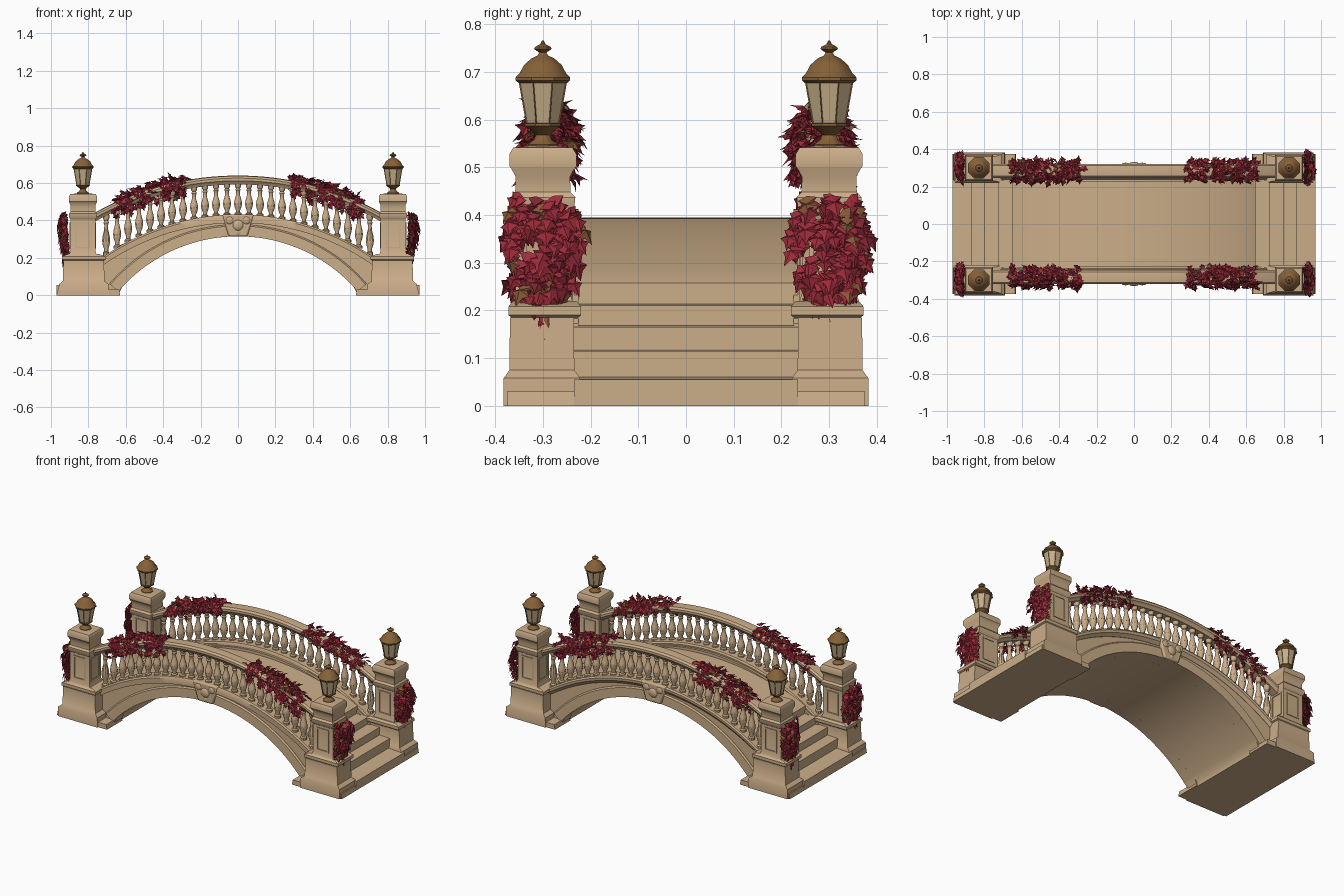
import bpy, bmesh, math, random
from mathutils import Vector, Matrix

random.seed(4)
if "Cube" in bpy.data.objects:
    bpy.data.objects.remove(bpy.data.objects["Cube"], do_unlink=True)


def material(name, rgb):
    m = bpy.data.materials.new(name)
    m.use_nodes = True
    m.diffuse_color = (*rgb, 1)
    m.node_tree.nodes["Principled BSDF"].inputs["Base Color"].default_value = (*rgb, 1)
    return m


STONE = material("warm sandstone", (0.60, 0.42, 0.25))
BRONZE = material("aged bronze", (0.24, 0.12, 0.04))
GLASS = material("lantern glass", (0.56, 0.43, 0.25))
CRIMSON = material("crimson leaf", (0.36, 0.025, 0.045))
DARK = material("dark red leaf", (0.21, 0.018, 0.03))
RUST = material("rust leaf", (0.26, 0.10, 0.04))


def finish(name, bm, mats, smooth=True):
    bmesh.ops.recalc_face_normals(bm, faces=bm.faces)
    me = bpy.data.meshes.new(name)
    bm.to_mesh(me)
    bm.free()
    for m in mats:
        me.materials.append(m)
    ob = bpy.data.objects.new(name, me)
    bpy.context.collection.objects.link(ob)
    if smooth:
        bpy.ops.object.select_all(action='DESELECT')
        ob.select_set(True)
        bpy.context.view_layer.objects.active = ob
        bpy.ops.object.shade_smooth_by_angle(angle=math.radians(35))
    return ob


def skin(bm, rings):
    """Bridge closed rings of points and cap both ends."""
    vs = [[bm.verts.new(p) for p in r] for r in rings]
    n = len(vs[0])
    for a, b in zip(vs, vs[1:]):
        for i in range(n):
            bm.faces.new((a[i], a[(i + 1) % n], b[(i + 1) % n], b[i]))
    bm.faces.new(vs[0][::-1])
    bm.faces.new(vs[-1])


def loft(name, rings, mat=STONE):
    bm = bmesh.new()
    skin(bm, rings)
    return finish(name, bm, [mat])


def extrude(name, pts, y0, y1):
    return loft(name, [[(x, y, z) for x, z in pts] for y in (y0, y1)])


def lathe(bm, profile, n, at):
    x, y, z = at
    turn = [math.pi / n + 2 * math.pi * i / n for i in range(n)]
    skin(bm, [[(x + r * math.cos(a), y + r * math.sin(a), z + h) for a in turn]
              for r, h in profile])


def stack(name, profile, cx, cy):
    """Square moulding from (half x, half y, z) levels."""
    return loft(name, [[(cx + i * hx, cy + j * hy, z) for i, j in
                        ((-1, -1), (1, -1), (1, 1), (-1, 1))] for hx, hy, z in profile])


def arc(x, top, radius):
    return top - radius + math.sqrt(radius * radius - x * x)


def soffit(x):
    return arc(x, 0.315, 0.842) if abs(x) < 0.64 else 0.0


def course(x):
    return arc(x, 0.432, 1.264)


def handrail(x):
    return arc(x, 0.64, 1.575)


def deck(x):
    return arc(x, 0.395, 1.63)


def span(half, n):
    return [-half + 2 * half * i / n for i in range(n + 1)]


# Deck with steps at both ends
steps = [(0.97, 0), (0.97, 0.055), (0.87, 0.06), (0.87, 0.115), (0.80, 0.118), (0.80, 0.165),
         (0.725, 0.168), (0.725, 0.21), (0.65, 0.213), (0.65, 0.257)]
outline = [(x, soffit(x)) for x in span(0.635, 48)] + [(0.64, 0)] + steps
outline += [(-x, deck(x)) for x in span(0.62, 40)]
outline += [(-x, z) for x, z in reversed(steps)] + [(-0.64, 0)]
extrude("deck_and_steps", outline, -0.235, 0.235)

# Side walls, arch rings, mouldings and rails
course_profile = [(-.038, -.045), (.022, -.045), (.030, -.034), (.038, -.026), (.040, -.010),
                  (.034, 0), (-.034, 0), (-.040, -.010)]
rail_profile = [(-.024, -.048), (.024, -.048), (.030, -.036), (.038, -.028), (.038, -.014),
                (.028, -.003), (0, 0), (-.028, -.003), (-.038, -.014), (-.038, -.028), (-.030, -.036)]


def sweep(name, profile, curve, half, y):
    loft(name, [[(x, y + dy, curve(x) + dz) for dy, dz in profile] for x in span(half, 48)])


baluster = [(.019, 0), (.019, .07), (.012, .10), (.012, .16), (.019, .26), (.023, .36), (.020, .47),
            (.012, .62), (.010, .74), (.015, .80), (.011, .85), (.018, .91), (.018, 1)]
angles = span(0.863, 48)
for side, word in ((-1, "front"), (1, "back")):
    loft(word + "_side_wall", [[(x, side * y, z) for y, z in
         ((.225, soffit(x)), (.298, soffit(x)), (.298, course(x) - .02), (.225, course(x) - .02))]
         for x in span(0.74, 74)])
    loft(word + "_arch_ring", [[(r * math.sin(a), side * y, r * math.cos(a) - 0.527)
         for r, y in ((.842, .24), (.842, .308), (.898, .308), (.905, .300), (.905, .24))]
         for a in angles])
    sweep(word + "_string_course", course_profile, course, 0.74, side * 0.278)
    sweep(word + "_handrail", rail_profile, handrail, 0.78, side * 0.284)
    bm = bmesh.new()
    for x in span(0.705, 24):
        low, high = course(x) - .005, handrail(x) - .042
        lathe(bm, [(r, t * (high - low)) for r, t in baluster], 10, (x, side * 0.284, low))
    finish(word + "_balusters", bm, [STONE])
    # Carved keystone
    key = extrude(word + "_keystone", [(-.05, .315), (.05, .315), (.085, .432), (-.085, .432)],
                  side * 0.29, side * 0.322)
    bev = key.modifiers.new("soft edges", 'BEVEL')
    bev.width, bev.segments = 0.008, 2
    bm = bmesh.new()
    for x, z, r in ((-.045, .40, .022), (.045, .40, .022), (0, .375, .03), (0, .335, .016)):
        bmesh.ops.create_uvsphere(bm, u_segments=14, v_segments=8, radius=r,
                                  matrix=Matrix.Translation((x, side * 0.318, z)) @
                                  Matrix.Diagonal((1, 0.45, 1, 1)))
    finish(word + "_keystone_carving", bm, [STONE])

# Foliage
HALF_LEAF = [(0.12, 0.36), (0.34, 0.19), (0.52, 0.40), (0.68, 0.16)]


def add_leaf(bm, at, direction, normal, size, mat):
    d = direction.normalized()
    s = d.cross(normal).normalized()
    n = s.cross(d)

    def point(u, v, lift):
        return bm.verts.new(at + size * (d * u + s * v + n * lift))
    base, rib, tip = point(0, 0, 0), point(.45, 0, .16), point(1, 0, -.12)
    for k in (-1, 1):
        edge = [base] + [point(u, k * v, -.02) for u, v in HALF_LEAF] + [tip]
        for a, b in zip(edge, edge[1:]):
            bm.faces.new((rib, a, b)).material_index = mat


def jitter(a):
    return Vector([random.uniform(-a, a) for _ in range(3)])


def leaf_colour(rust):
    return 2 if random.random() < rust else random.choice((0, 0, 0, 1))


def rail_foliage(name, sx, sy):
    bm = bmesh.new()
    for _ in range(230):
        t = random.random()
        x = 0.28 + 0.37 * t
        a = random.uniform(-1.5, 1.9)       # angle round the rail, positive is outward
        out = Vector((0, sy * math.sin(a), math.cos(a)))
        reach = random.uniform(0.025, 0.05)
        at = Vector((sx * x, sy * 0.284, handrail(x) - 0.028)) + out * reach
        if a > 1.0:
            at.z -= random.uniform(0, 0.045)
        d = out * 0.5 + Vector((sx * 0.4, 0, -0.55)) + jitter(0.6)
        add_leaf(bm, at, d, out + jitter(0.3), random.uniform(.035, .052), leaf_colour(0.08))
    finish(name, bm, [CRIMSON, DARK, RUST], False)


def post_foliage(name, sx, sy):
    bm = bmesh.new()
    for _ in range(210):
        t = random.random() ** 0.8          # 0 at the top, 1 at the trailing tip
        z = 0.45 - 0.26 * t
        wide = 0.05 + 0.025 * math.sin(math.pi * min(1, t * 1.5)) if t < 0.67 else 0.05 * (1 - t) / .33 + .008
        v = random.uniform(-1, 1)
        bulge = (0.015 + 0.035 * math.sin(math.pi * min(1, t + 0.2))) * (1 - 0.5 * v * v)
        at = Vector((sx * (0.905 + bulge * random.uniform(.3, 1)), sy * 0.298 + v * wide, z))
        out = Vector((sx, v * 0.6, 0.25))
        d = Vector((sx * 0.25, v * 0.35, -1)) + jitter(0.4)
        add_leaf(bm, at, d, out + jitter(0.3), random.uniform(.04, .06), leaf_colour(0.05 + 0.3 * t * t))
    finish(name, bm, [CRIMSON, DARK, RUST], False)


# Corner posts, lanterns and their foliage
for sx, xw in ((-1, "right"), (1, "left")):
    for sy, yw in ((-1, "front"), (1, "back")):
        tag = yw + "_" + xw
        cx, cy = sx * 0.829, sy * 0.300
        stack(tag + "_foot_slab", [(.17, .075, 0), (.165, .075, .03)], sx * 0.80, sy * 0.30)
        stack(tag + "_plinth", [(.135, .081, 0), (.133, .080, .058), (.112, .068, .075),
                                (.108, .067, .185)], sx * 0.825, sy * 0.302)
        stack(tag + "_ledge", [(.105, .068, .183), (.116, .076, .19), (.116, .076, .208),
                               (.085, .066, .22)], sx * 0.825, sy * 0.296)
        stack(tag + "_shaft", [(.073, .063, .218), (.067, .057, .235), (.067, .057, .405),
                               (.074, .066, .417), (.074, .068, .437), (.066, .058, .448),
                               (.066, .057, .480), (.074, .066, .497), (.075, .070, .502),
                               (.075, .070, .528), (.068, .062, .541), (.03, .03, .545)], cx, cy)
        # Recessed panel frames on the shaft
        bm = bmesh.new()
        for dx, dy in ((1, 0), (-1, 0), (0, 1), (0, -1)):
            for k, long in ((-1, 0), (1, 0), (-1, 1), (1, 1)):
                w, h = (.040, .004) if long else (.004, .070)
                off = Vector((-dy, dx, 0)) * (0 if long else k * .037)
                up = k * .066 if long else 0
                size = (w * 2 if dy else .008, w * 2 if dx else .008, h * 2, 1)
                pos = Vector((cx + dx * .067, cy + dy * .057, .32 + up)) + off
                bmesh.ops.create_cube(bm, size=1, matrix=Matrix.Translation(pos) @ Matrix.Diagonal(size))
        finish(tag + "_panel_frames", bm, [STONE], False)
        # Lantern metalwork
        bm = bmesh.new()
        lathe(bm, [(.034, .540), (.034, .548), (.020, .558), (.016, .568), (.028, .578), (.040, .586),
                   (.040, .592)], 8, (cx, cy, 0))
        lathe(bm, [(.054, .676), (.062, .682), (.062, .688), (.052, .698), (.043, .714), (.026, .728),
                   (.012, .734), (.008, .740), (.020, .748), (.018, .752), (.006, .758), (.002, .766)],
              8, (cx, cy, 0))
        finish(tag + "_lantern_metal", bm, [BRONZE])
        # Lantern body: inset panes within narrow frames
        bm = bmesh.new()
        lathe(bm, [(.038, .590), (.055, .680)], 8, (cx, cy, 0))
        bmesh.ops.recalc_face_normals(bm, faces=bm.faces)
        panes = [f for f in bm.faces if abs(f.normal.z) < 0.7]
        bmesh.ops.inset_individual(bm, faces=panes, thickness=0.003, depth=-0.002)
        for f in panes:
            f.material_index = 1
        finish(tag + "_lantern_body", bm, [BRONZE, GLASS], False)
        rail_foliage(tag + "_rail_foliage", sx, sy)
        post_foliage(tag + "_post_foliage", sx, sy)
